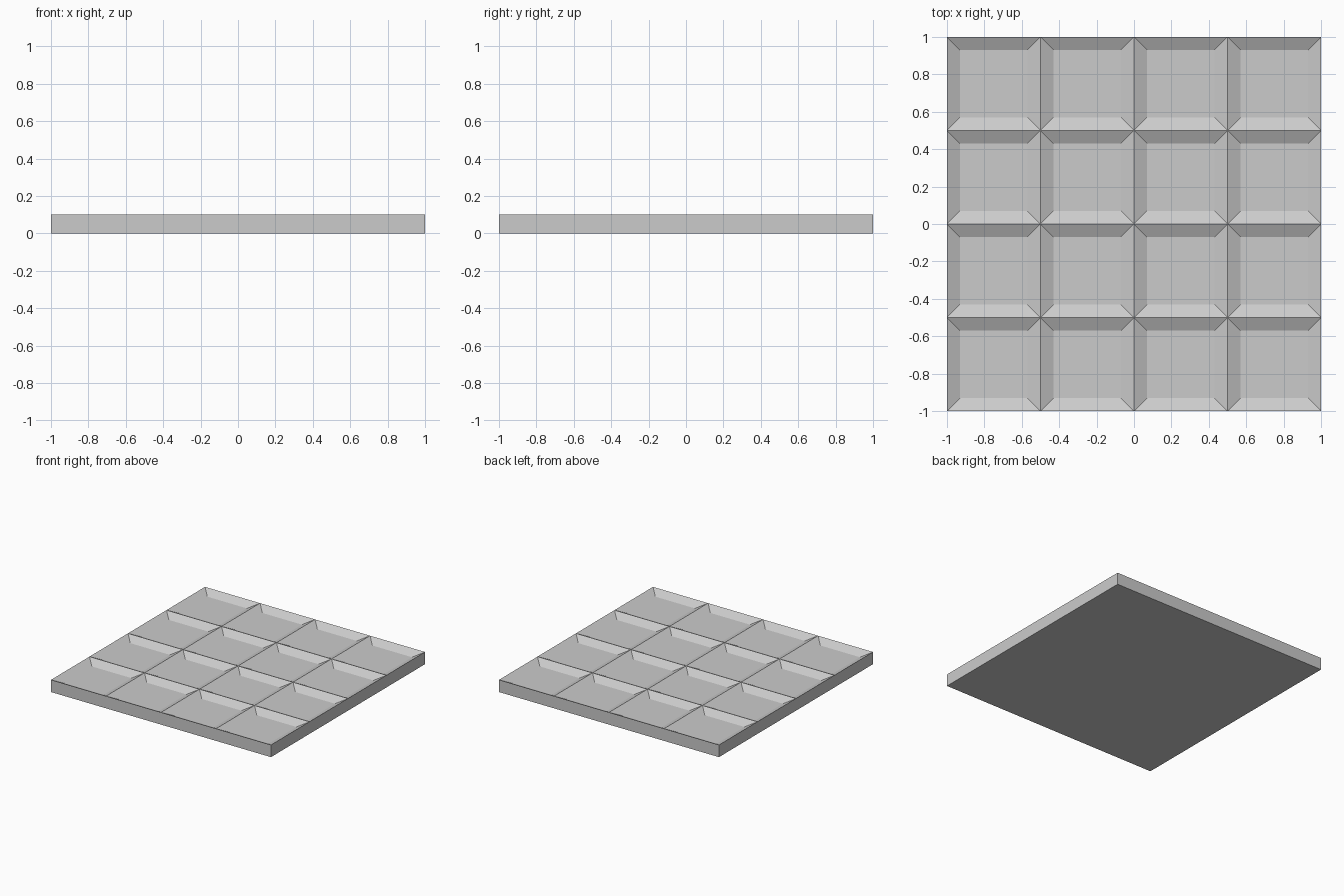
import bpy, bmesh
from mathutils import Matrix

if "Cube" in bpy.data.objects:
    bpy.data.objects.remove(bpy.data.objects["Cube"])

HEIGHT = 0.10   # slab thickness
CELLS = 4       # recesses per side
RIM = 0.07      # horizontal run of the sloped walls
DEPTH = 0.035   # recess depth

# Solid slab: a square grid extruded upwards
bm = bmesh.new()
bmesh.ops.create_grid(bm, x_segments=CELLS, y_segments=CELLS, size=1.0,
                      matrix=Matrix.Translation((0, 0, HEIGHT)))
top = bm.faces[:]
border = [e for e in bm.edges if e.is_boundary]

# Side walls and underside
walls = bmesh.ops.extrude_edge_only(bm, edges=border)["geom"]
for v in (g for g in walls if isinstance(g, bmesh.types.BMVert)):
    v.co.z = 0.0
bottom_edges = [g for g in walls if isinstance(g, bmesh.types.BMEdge)
                and all(v.co.z < 1e-6 for v in g.verts)]
bmesh.ops.contextual_create(bm, geom=bottom_edges)
bmesh.ops.recalc_face_normals(bm, faces=bm.faces[:])

# Sloped tray recess in every cell
bmesh.ops.inset_individual(bm, faces=top, thickness=RIM, use_even_offset=True)
for f in top:
    for v in f.verts:
        v.co.z = HEIGHT - DEPTH

mesh = bpy.data.meshes.new("coffered_panel")
bm.to_mesh(mesh)
bm.free()
panel = bpy.data.objects.new("coffered_panel", mesh)
bpy.context.collection.objects.link(panel)
